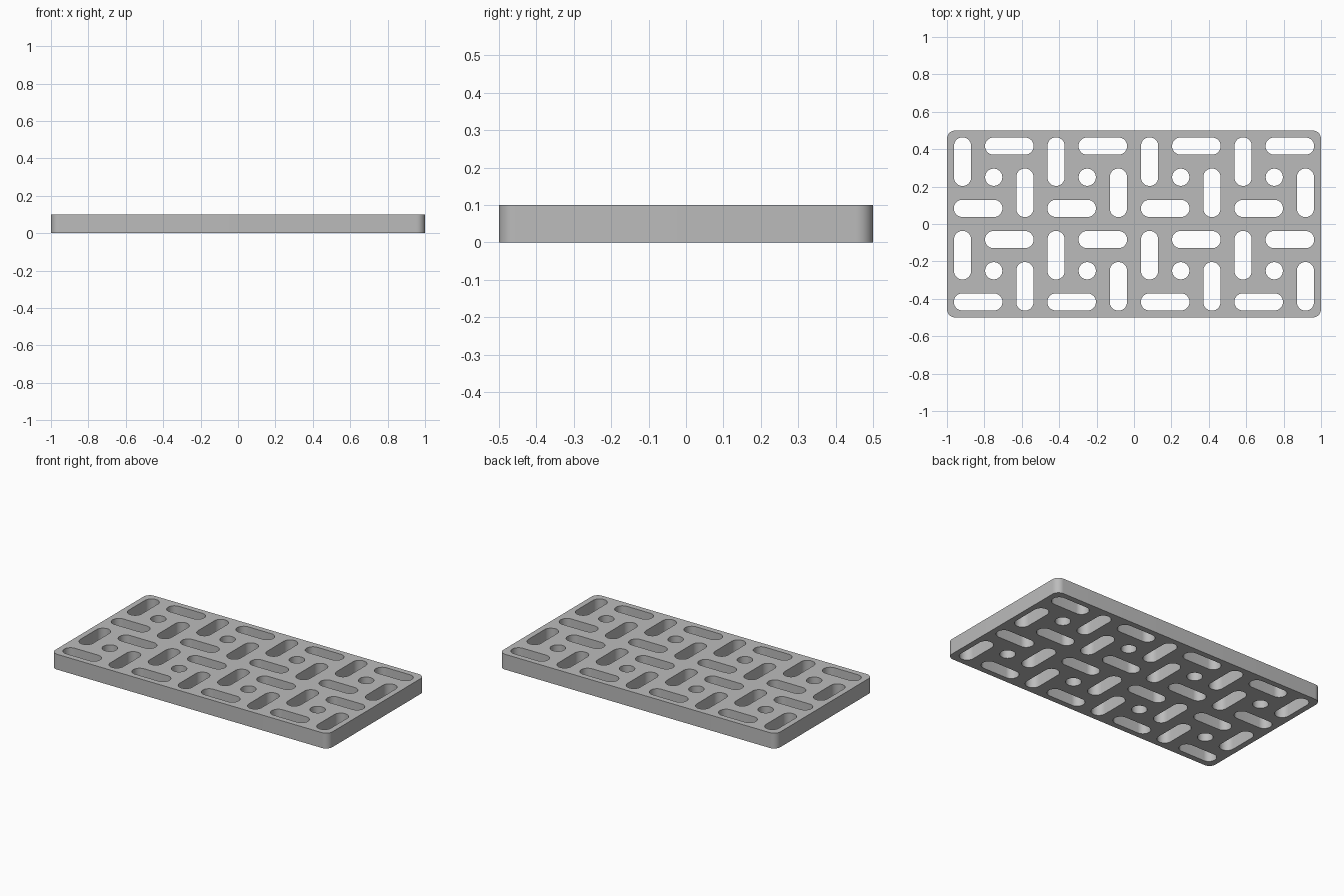
import bpy
from math import sin, cos, pi

old = bpy.data.objects.get("Cube")
if old:
    bpy.data.objects.remove(old, do_unlink=True)

LENGTH, WIDTH, THICK = 2.0, 1.0, 0.1
CELL = 0.5            # one repeat of the slot pattern
SLOT_R = 0.046        # half the slot width
STEPS = 10            # segments per quarter round


def rounded_outline(cx, cy, w, h, r):
    """Points of a rectangle with rounded corners."""
    points = []
    for i, (sx, sy) in enumerate([(1, 1), (-1, 1), (-1, -1), (1, -1)]):
        for s in range(STEPS + 1):
            a = (i + s / STEPS) * pi / 2
            p = (cx + sx * (w / 2 - r) + r * cos(a),
                 cy + sy * (h / 2 - r) + r * sin(a))
            if not points or max(abs(p[0] - points[-1][0]), abs(p[1] - points[-1][1])) > 1e-5:
                points.append(p)
    if max(abs(points[0][0] - points[-1][0]), abs(points[0][1] - points[-1][1])) < 1e-5:
        points.pop()
    return points


def add_outline(curve, points):
    spline = curve.splines.new('POLY')
    spline.points.add(len(points) - 1)
    for target, (x, y) in zip(spline.points, points):
        target.co = (x, y, 0, 1)
    spline.use_cyclic_u = True


# Plate outline
curve = bpy.data.curves.new("perforated_plate", 'CURVE')
curve.dimensions = '2D'
curve.fill_mode = 'BOTH'
curve.extrude = THICK / 2
add_outline(curve, rounded_outline(0, 0, LENGTH, WIDTH, 0.045))

# Basket-weave slots: four around a round hole in every cell
long, wide = 0.26, 2 * SLOT_R
far, near = CELL / 3, CELL / 6
holes = [(0, 0, wide, wide),
         (-far, near, wide, long), (near, far, long, wide),
         (far, -near, wide, long), (-near, -far, long, wide)]
for col in range(4):
    for row in range(2):
        x = -LENGTH / 2 + (col + 0.5) * CELL
        y = -WIDTH / 2 + (row + 0.5) * CELL
        for dx, dy, w, h in holes:
            add_outline(curve, rounded_outline(x + dx, y + dy, w, h, SLOT_R))

plate = bpy.data.objects.new("perforated_plate", curve)
bpy.context.collection.objects.link(plate)
plate.location.z = THICK / 2

# Solid mesh with smooth rounds and sharp rims
bpy.ops.object.select_all(action='DESELECT')
plate.select_set(True)
bpy.context.view_layer.objects.active = plate
bpy.ops.object.convert(target='MESH')
plate = bpy.context.view_layer.objects.active
bpy.ops.object.shade_smooth_by_angle()

# Plain grey
grey = bpy.data.materials.new("plain_grey")
grey.use_nodes = True
colour = (0.5, 0.5, 0.5, 1)
grey.diffuse_color = colour
grey.node_tree.nodes["Principled BSDF"].inputs["Base Color"].default_value = colour
plate.data.materials.clear()
plate.data.materials.append(grey)
